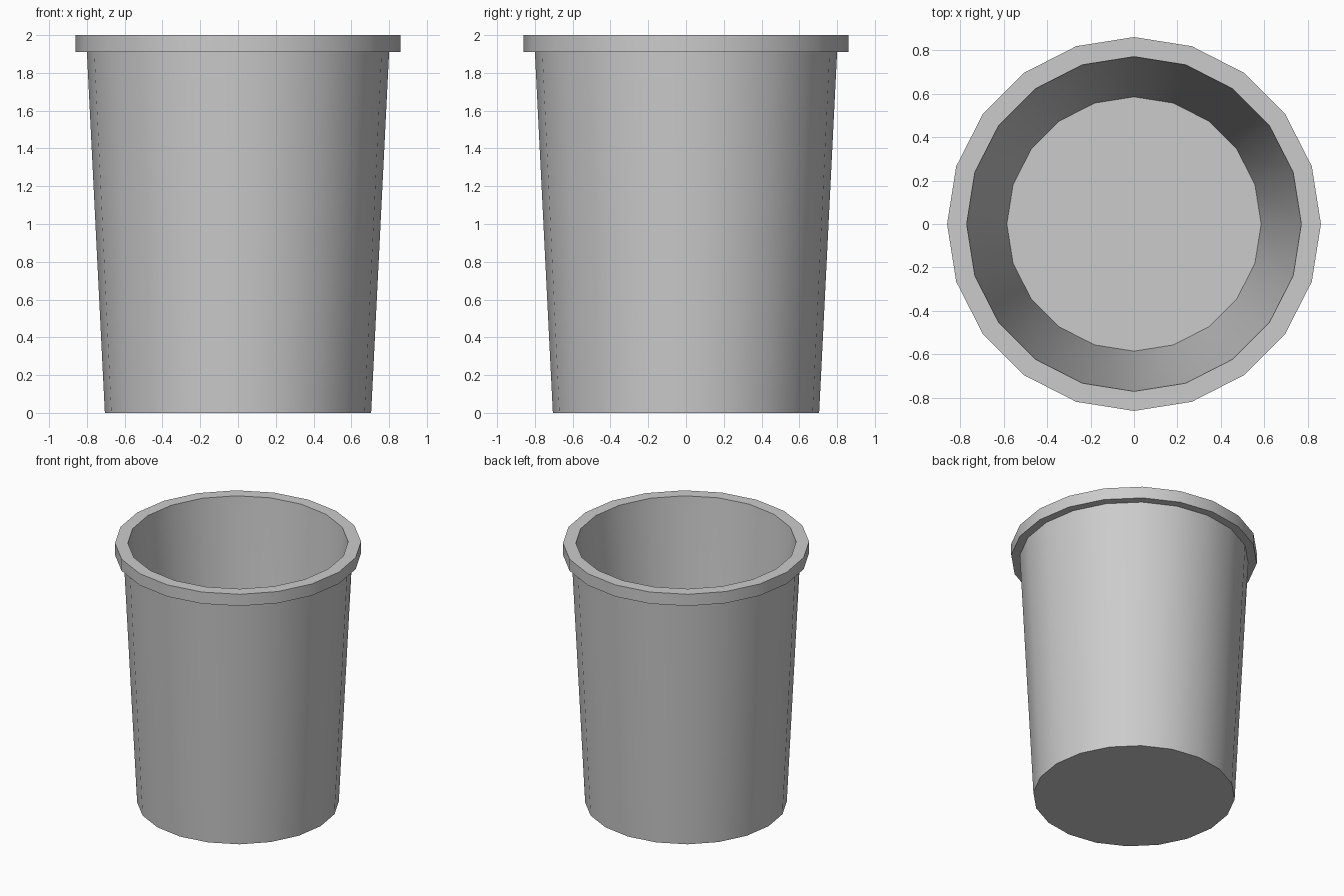
import bpy, bmesh, math

if "Cube" in bpy.data.objects:
    bpy.data.objects.remove(bpy.data.objects["Cube"])

SIDES = 20


def lathe(name, profile):
    """Revolve an (r, z) profile around z, capping both open ends."""
    bm = bmesh.new()
    rings = []
    for r, z in profile:
        rings.append([bm.verts.new((r * math.cos(2 * math.pi * i / SIDES),
                                    r * math.sin(2 * math.pi * i / SIDES), z))
                      for i in range(SIDES)])
    for a, b in zip(rings, rings[1:]):
        for i in range(SIDES):
            j = (i + 1) % SIDES
            bm.faces.new((a[i], a[j], b[j], b[i]))
    bm.faces.new(rings[0][::-1])
    bm.faces.new(rings[-1])
    bmesh.ops.recalc_face_normals(bm, faces=bm.faces)
    mesh = bpy.data.meshes.new(name)
    bm.to_mesh(mesh)
    bm.free()
    obj = bpy.data.objects.new(name, mesh)
    bpy.context.collection.objects.link(obj)
    bpy.ops.object.select_all(action='DESELECT')
    obj.select_set(True)
    bpy.context.view_layer.objects.active = obj
    bpy.ops.object.shade_smooth_by_angle(angle=math.radians(30))
    return obj


# Tapered bin: underside, outer wall, overhanging rim, inner lip, inner wall, floor
lathe("bin", [(0.705, 0.0), (0.80, 1.91), (0.86, 1.91), (0.86, 2.0),
              (0.77, 2.0), (0.763, 1.91), (0.585, 0.06)])
